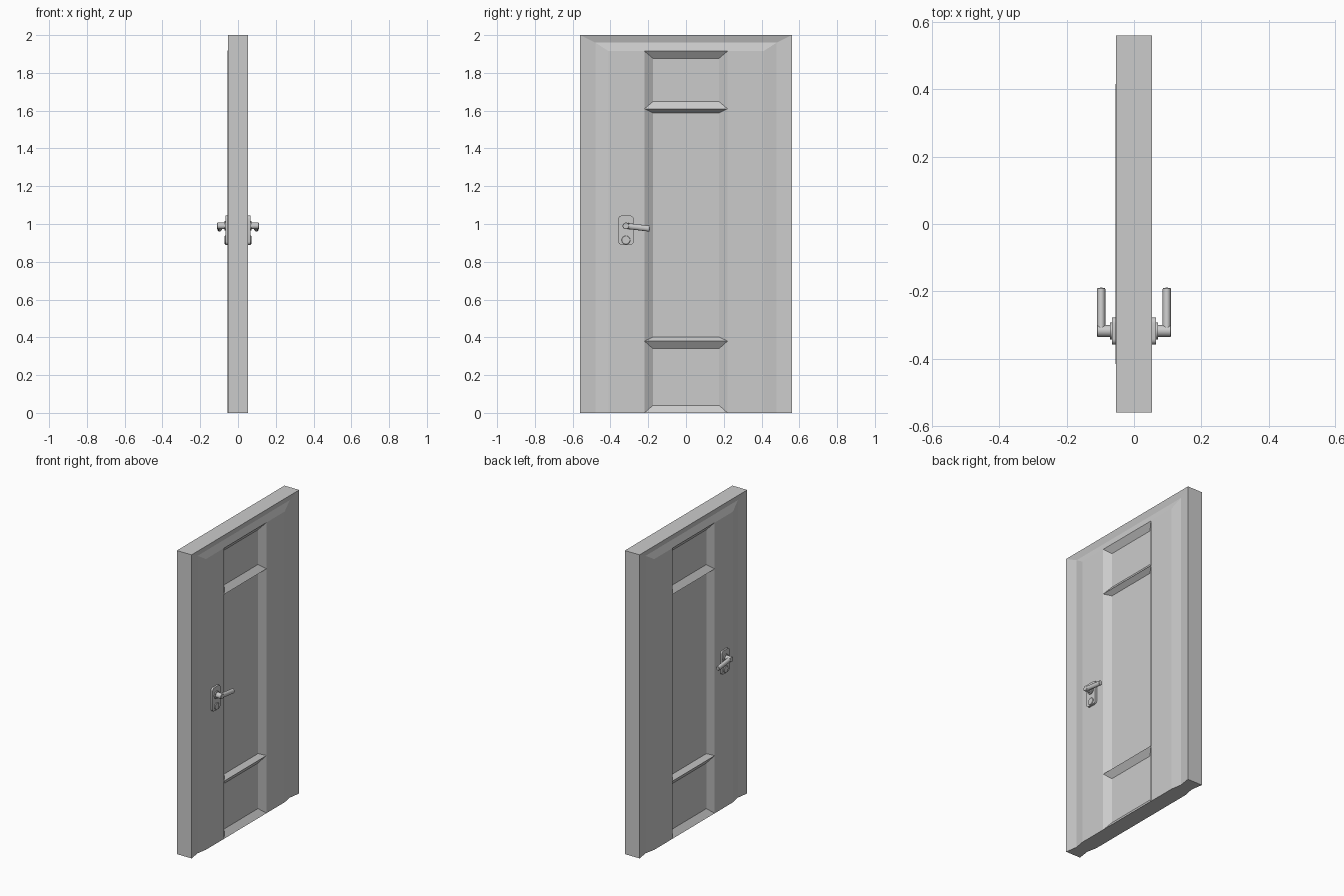
import bpy, bmesh, math
from mathutils import Matrix, Vector

if "Cube" in bpy.data.objects:
    bpy.data.objects.remove(bpy.data.objects["Cube"])

OUT = 0.0535      # half thickness of the leaf
GROOVE = 0.012    # depth of the border groove
DEPTH = 0.03      # depth of the sunken panels
PANELS = [(0.0, 0.38, 0.04), (0.38, 1.61, 0.022), (1.61, 1.915, 0.038)]  # z0, z1, inset


def finish(bm, name):
    bmesh.ops.recalc_face_normals(bm, faces=bm.faces)
    me = bpy.data.meshes.new(name)
    bm.to_mesh(me)
    bm.free()
    ob = bpy.data.objects.new(name, me)
    bpy.context.collection.objects.link(ob)
    return ob


# Door leaf: grooved border, flat stiles and three sunken panels on both faces
bm = bmesh.new()


def face(pts):
    bm.faces.new([bm.verts.new(p) for p in pts])


def door_face(s, raised):
    inner = OUT + raised
    O = lambda y, z: (s * OUT, y, z)
    G = lambda y, z: (s * (OUT - GROOVE), y, z)
    I = lambda y, z: (s * inner, y, z)
    P = lambda y, z: (s * (inner - DEPTH), y, z)
    top = PANELS[-1][1]
    for m in (-1, 1):
        face([O(m * .56, 0), O(m * .56, 2), G(m * .48, 1.96), G(m * .48, 0)])
        face([G(m * .48, 0), G(m * .48, 1.96), I(m * .41, top), I(m * .41, 0)])
        face([I(m * .41, 0), I(m * .41, top)] +
             [I(m * .22, z) for z in (top, 1.61, .38, 0)])
    face([O(-.56, 2), O(.56, 2), G(.48, 1.96), G(-.48, 1.96)])
    face([G(-.48, 1.96), G(.48, 1.96), I(.41, top), I(.22, top),
          I(-.22, top), I(-.41, top)])
    for z0, z1, e in PANELS:
        a = [I(-.22, z0), I(.22, z0), I(.22, z1), I(-.22, z1)]
        b = [P(-.175, z0 + e), P(.175, z0 + e), P(.175, z1 - e), P(-.175, z1 - e)]
        for i in range(4):
            j = (i + 1) % 4
            face([a[i], a[j], b[j], b[i]])
        face(b)
    return [O(-.56, 0), G(-.48, 0), I(-.41, 0), I(-.22, 0),
            I(.22, 0), I(.41, 0), G(.48, 0), O(.56, 0)]


front = door_face(1, 0.0)
back = door_face(-1, 0.002)
face(front + back[::-1])
face([(-OUT, -.56, 2), (OUT, -.56, 2), (OUT, .56, 2), (-OUT, .56, 2)])
for y in (-.56, .56):
    face([(-OUT, y, 0), (OUT, y, 0), (OUT, y, 2), (-OUT, y, 2)])
bmesh.ops.remove_doubles(bm, verts=bm.verts, dist=1e-5)
finish(bm, "door_leaf")


# Handle parts sit on +x and are mirrored to -x
def mirrored(bm, name):
    ob = finish(bm, name)
    ob.modifiers.new("mirror", 'MIRROR').use_mirror_merge = False
    bpy.context.view_layer.objects.active = ob
    ob.select_set(True)
    bpy.ops.object.shade_smooth_by_angle(angle=math.radians(35))
    ob.select_set(False)
    return ob


def rod(name, a, b, r, sx=1.0, sides=24, bevel=0.0):
    a, b = Vector(a), Vector(b)
    d = b - a
    rot = d.to_track_quat('Z', 'X').to_matrix().to_4x4()
    bm = bmesh.new()
    bmesh.ops.create_cone(bm, cap_ends=True, segments=sides, radius1=r,
                          radius2=r, depth=d.length, matrix=rot)
    if bevel:
        caps = [f for f in bm.faces if len(f.verts) == sides]
        bmesh.ops.bevel(bm, geom=list({e for f in caps for e in f.edges}),
                        offset=bevel, segments=1, affect='EDGES')
    bm.transform(Matrix.Translation((a + b) / 2) @ Matrix.Diagonal((sx, 1, 1, 1)))
    return mirrored(bm, name)


# Rounded backplate
bm = bmesh.new()
bmesh.ops.create_cube(bm, size=1, matrix=Matrix.Translation((.058, -.318, .967)) @
                      Matrix.Diagonal((.016, .08, .154, 1)))
edges = [e for e in bm.edges if abs(e.verts[0].co.x - e.verts[1].co.x) > .01]
bmesh.ops.bevel(bm, geom=edges, offset=.016, segments=4, profile=.5, affect='EDGES')
mirrored(bm, "backplate")

# Collar, neck, lever and key cylinder
rod("lever_collar", (.06, -.318, .99), (.072, -.318, .99), .025)
rod("lever_neck", (.06, -.318, .99), (.11, -.318, .99), .0175, bevel=.002)
rod("lever", (.0975, -.325, .991), (.0975, -.191, .975), .0155, sx=.8, sides=16, bevel=.002)
rod("key_cylinder", (.06, -.318, .915), (.071, -.318, .915), .023, bevel=.002)
